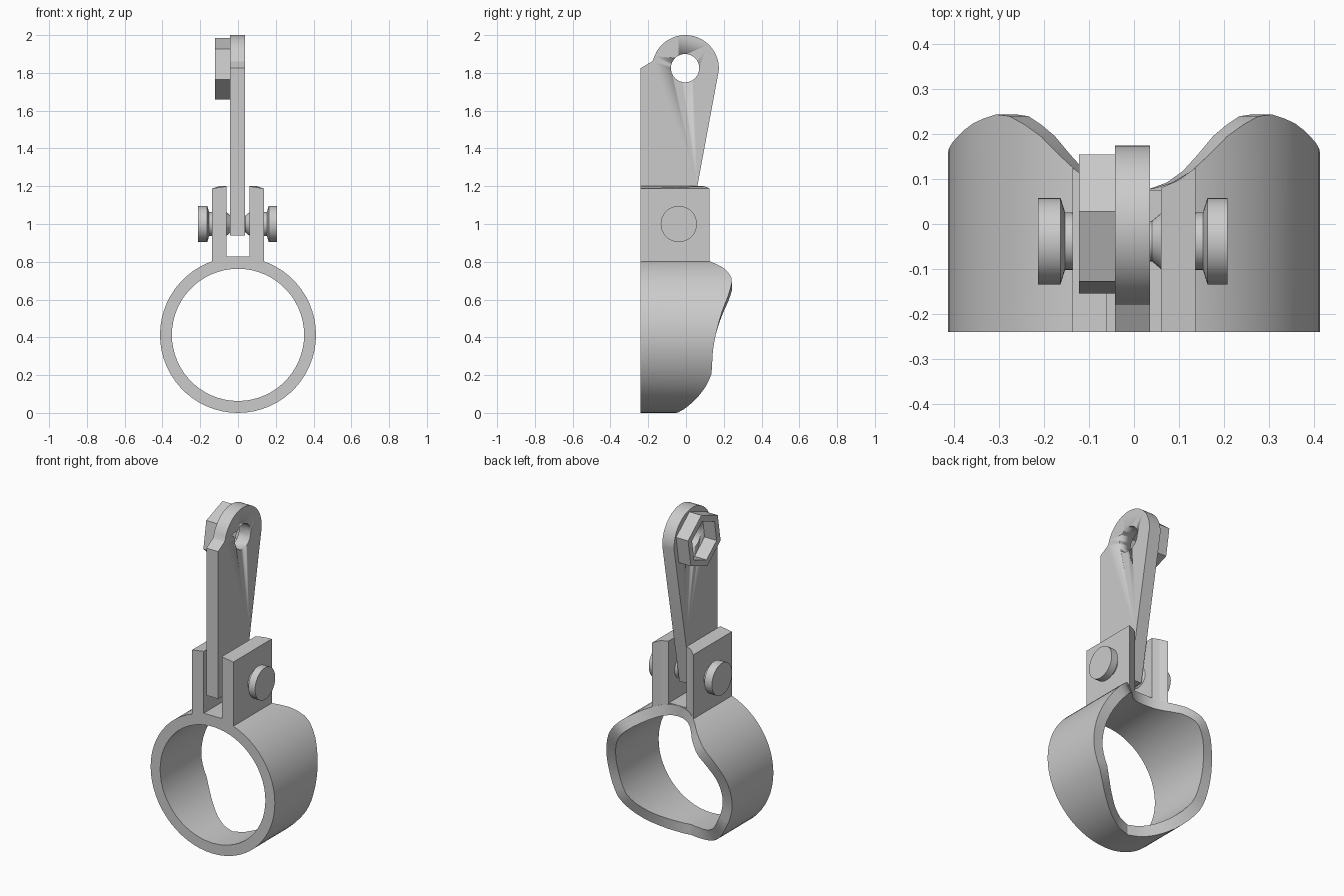
import bpy, bmesh, math
from mathutils import Matrix, Vector

cube = bpy.data.objects.get("Cube")
if cube:
    bpy.data.objects.remove(cube)

grey = bpy.data.materials.new("plain grey")
grey.use_nodes = True
GREY = (0.6, 0.6, 0.6, 1)
grey.diffuse_color = GREY
grey.node_tree.nodes["Principled BSDF"].inputs["Base Color"].default_value = GREY


def finish(name, bm, smooth=True):
    bmesh.ops.recalc_face_normals(bm, faces=bm.faces)
    mesh = bpy.data.meshes.new(name)
    bm.to_mesh(mesh)
    bm.free()
    obj = bpy.data.objects.new(name, mesh)
    bpy.context.collection.objects.link(obj)
    mesh.materials.append(grey)
    if smooth:
        bpy.ops.object.select_all(action="DESELECT")
        obj.select_set(True)
        bpy.context.view_layer.objects.active = obj
        bpy.ops.object.shade_smooth_by_angle(angle=math.radians(25))
    return obj


def prism(name, points, x0, x1, smooth=True):
    """Extrude a (y, z) outline along x."""
    bm = bmesh.new()
    face = bm.faces.new([bm.verts.new((x0, y, z)) for y, z in points])
    new = bmesh.ops.extrude_face_region(bm, geom=[face])["geom"]
    bmesh.ops.translate(bm, vec=(x1 - x0, 0, 0),
                        verts=[v for v in new if isinstance(v, bmesh.types.BMVert)])
    return finish(name, bm, smooth)


def circle(cy, cz, r, n, start=0.0, sweep=360.0):
    count = n if sweep == 360 else n + 1
    angles = [math.radians(start + sweep * i / n) for i in range(count)]
    return [(cy + r * math.cos(a), cz + r * math.sin(a)) for a in angles]


def cut(obj, cutter):
    mod = obj.modifiers.new("cut", "BOOLEAN")
    mod.object = cutter
    mod.solver = "EXACT"
    cutter.hide_render = True
    cutter.hide_set(True)
    cutter.display_type = "WIRE"
    bpy.context.view_layer.objects.active = obj
    obj.select_set(True)
    bpy.ops.object.modifier_apply(modifier=mod.name)
    bpy.data.objects.remove(cutter)


FRONT = -0.24
OUTER, INNER = 0.413, 0.35

# Back edge of the ring: angle from the bottom -> y
EDGE = [(0, -.053), (12, -.03), (24, .01), (36, .058), (50, .11), (60, .135), (80, .143),
        (92, .16), (105, .185), (122, .228), (132, .243), (140, .238),
        (151, .19), (160, .127), (166, .098), (172, .08), (180, .075)]


def back_edge(angle):
    for (a, y0), (b, y1) in zip(EDGE, EDGE[1:]):
        if angle <= b:
            return y0 + (y1 - y0) * (angle - a) / (b - a)
    return EDGE[-1][1]


# Clamp ring with a scalloped back edge
bm = bmesh.new()
loops = []
SEG = 60
for i in range(SEG):
    deg = 360 * i / SEG
    a = math.radians(deg)
    y = back_edge(min(deg, 360 - deg))
    loops.append([bm.verts.new((r * math.sin(a), d, OUTER - r * math.cos(a)))
                  for r, d in ((OUTER, FRONT), (OUTER, y), (INNER, y), (INNER, FRONT))])
for i in range(SEG):
    p, q = loops[i], loops[(i + 1) % SEG]
    for k in range(4):
        m = (k + 1) % 4
        bm.faces.new((p[k], p[m], q[m], q[k]))
finish("clamp_ring", bm)

# Pair of lugs, their back faces following the scallop
for side, name in ((1, "left_lug"), (-1, "right_lug")):
    bm = bmesh.new()
    plan = [(.06, FRONT), (.137, FRONT), (.137, .125), (.1, .098), (.06, .08)]
    bottom = [bm.verts.new((side * x, y, .785)) for x, y in plan]
    top = [bm.verts.new((side * x, y, 1.188 if x > .12 else 1.2)) for x, y in plan]
    bm.faces.new(bottom)
    bm.faces.new(top)
    for i in range(5):
        j = (i + 1) % 5
        bm.faces.new((bottom[i], bottom[j], top[j], top[i]))
    finish(name, bm, False)

# Flat filler between the lugs
prism("lug_floor", [(FRONT, .79), (.075, .79), (.075, .828), (FRONT, .828)], -.06, .06, False)

# Swinging arm with a round eye
outline = [(FRONT, .94), (.012, .94), (.06, 1.2)]
outline += circle(-.003, 1.823, .177, 24, -3, 168)
outline += [(-.18, 1.86), (FRONT, 1.825)]
arm = prism("arm", outline, -.042, .036)
cut(arm, prism("eye_cutter", circle(-.005, 1.825, .075, 32), -.2, .2))

# Hexagonal nut pocket beside the eye
pocket = prism("nut_pocket", circle(0, 1.822, .165, 6, 80.5), -.122, -.042, False)
cut(pocket, prism("pocket_cutter", circle(0, 1.822, .125, 6, 80.5), -.2, 0, False))

# Pivot pin: (x, radius) profile turned round the x axis
half = [(.207, .096), (.163, .096), (.153, .064), (.06, .062), (.04, .045)]
profile = [(-.213, .096)] + [(-x, r) for x, r in half[1:]] + half[::-1]
bm = bmesh.new()
rings = [[bm.verts.new((x, y, z)) for y, z in circle(-.038, 1.0, r, 32)] for x, r in profile]
for p, q in zip(rings, rings[1:]):
    for i in range(32):
        j = (i + 1) % 32
        bm.faces.new((p[i], p[j], q[j], q[i]))
bm.faces.new(rings[0])
bm.faces.new(rings[-1])
finish("pivot_pin", bm)
